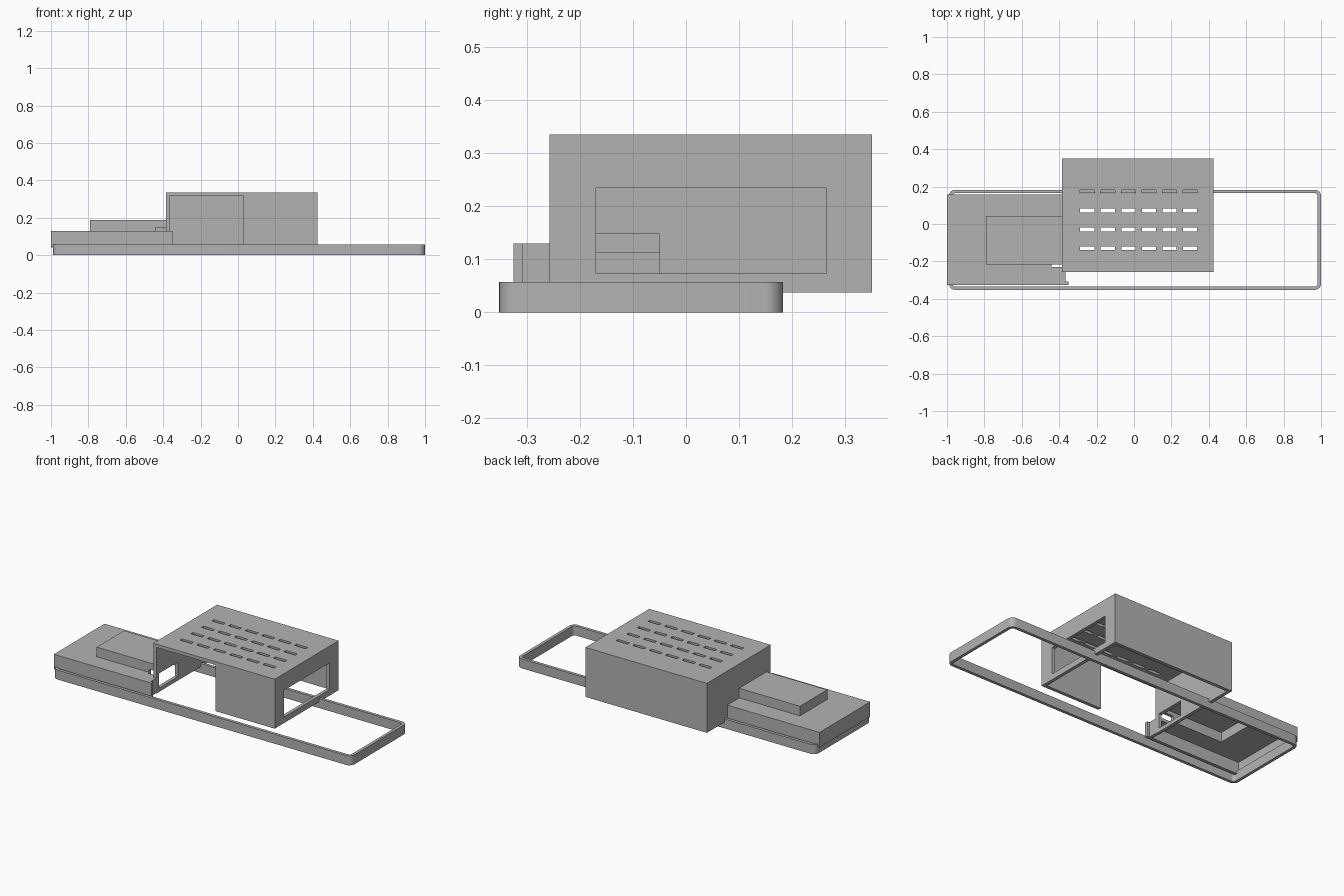
import bpy, bmesh, math
from mathutils import Vector

if "Cube" in bpy.data.objects:
    bpy.data.objects.remove(bpy.data.objects["Cube"])

GREY = bpy.data.materials.new("plain grey")
GREY.use_nodes = True
GREY.diffuse_color = (0.45, 0.45, 0.45, 1)
GREY.node_tree.nodes["Principled BSDF"].inputs["Base Color"].default_value = GREY.diffuse_color


def blocks(name, bounds):
    """One object made of boxes given as (x0, x1, y0, y1, z0, z1)."""
    bm = bmesh.new()
    for x0, x1, y0, y1, z0, z1 in bounds:
        lo, hi = Vector((x0, y0, z0)), Vector((x1, y1, z1))
        for v in bmesh.ops.create_cube(bm, size=1)["verts"]:
            v.co = (lo + hi) / 2 + v.co * (hi - lo)
    mesh = bpy.data.meshes.new(name)
    bm.to_mesh(mesh)
    bm.free()
    ob = bpy.data.objects.new(name, mesh)
    bpy.context.collection.objects.link(ob)
    mesh.materials.append(GREY)
    return ob


def combine(ob, operation, bounds):
    """Apply a boolean with a temporary set of boxes."""
    tool = blocks("cutter", bounds)
    tool.hide_render = True
    mod = ob.modifiers.new("boolean", 'BOOLEAN')
    mod.operation, mod.solver, mod.object = operation, 'EXACT', tool
    bpy.context.view_layer.objects.active = ob
    bpy.ops.object.modifier_apply(modifier=mod.name)
    bpy.data.objects.remove(tool)


def round_corners(ob, radius):
    """Round the upright edges."""
    bm = bmesh.new()
    bm.from_mesh(ob.data)
    upright = [e for e in bm.edges if abs((e.verts[0].co - e.verts[1].co).z) > 0.01]
    bmesh.ops.bevel(bm, geom=upright, offset=radius, segments=8, profile=0.5, affect='EDGES')
    bm.to_mesh(ob.data)
    bm.free()


# Base frame: a thin rounded rim
WALL = 0.018
rim = blocks("base_rim", [(-0.99, 1.0, -0.352, 0.183, 0, 0.057)])
round_corners(rim, 0.034)
hole = blocks("rim_cutter", [(-0.99 + WALL, 1.0 - WALL, -0.352 + WALL, 0.183 - WALL, -0.1, 0.2)])
round_corners(hole, 0.016)
mod = rim.modifiers.new("boolean", 'BOOLEAN')
mod.operation, mod.solver, mod.object = 'DIFFERENCE', 'EXACT', hole
bpy.context.view_layer.objects.active = rim
bpy.ops.object.modifier_apply(modifier=mod.name)
bpy.data.objects.remove(hole)
bpy.ops.object.select_all(action='DESELECT')
rim.select_set(True)
bpy.ops.object.shade_smooth_by_angle(angle=math.radians(30))

# Notch shared by the housing wall and the side cover
NOTCH = [(-0.44, -0.3, -0.23, -0.05, 0.06, 0.148)]

# Housing: box open below, with a front opening and a side window
housing = blocks("housing", [(-0.385, 0.425, -0.257, 0.351, 0.037, 0.335)])
combine(housing, 'DIFFERENCE', [(-0.365, 0.405, -0.237, 0.331, -0.1, 0.315)])
combine(housing, 'DIFFERENCE', [(-0.365, 0.03, -0.4, -0.2, -0.1, 0.315)])
combine(housing, 'DIFFERENCE', [(0.35, 0.5, -0.17, 0.265, 0.073, 0.234)])
combine(housing, 'DIFFERENCE', NOTCH)

# Vent slots in the housing top
slots = []
for row in range(4):
    for col in range(6):
        x, y = -0.25 + 0.11 * col, 0.173 - 0.101 * row
        slots.append((x - 0.038, x + 0.038, y - 0.01, y + 0.01, 0.28, 0.4))
combine(housing, 'DIFFERENCE', slots)

# Side cover: hollow stepped shell, open below
cover = blocks("side_cover", [(-1.0, -0.365, -0.325, 0.157, 0.04, 0.13)])
combine(cover, 'UNION', [(-0.79, -0.365, -0.217, 0.043, 0.1, 0.188)])
combine(cover, 'DIFFERENCE', [(-0.982, -0.385, -0.307, 0.139, -0.1, 0.112)])
combine(cover, 'DIFFERENCE', [(-0.772, -0.385, -0.199, 0.025, 0.05, 0.17)])
combine(cover, 'DIFFERENCE', NOTCH)

# Short tab that continues the cover's front wall
blocks("cover_tab", [(-0.365, -0.35, -0.325, -0.307, 0.04, 0.13)])
